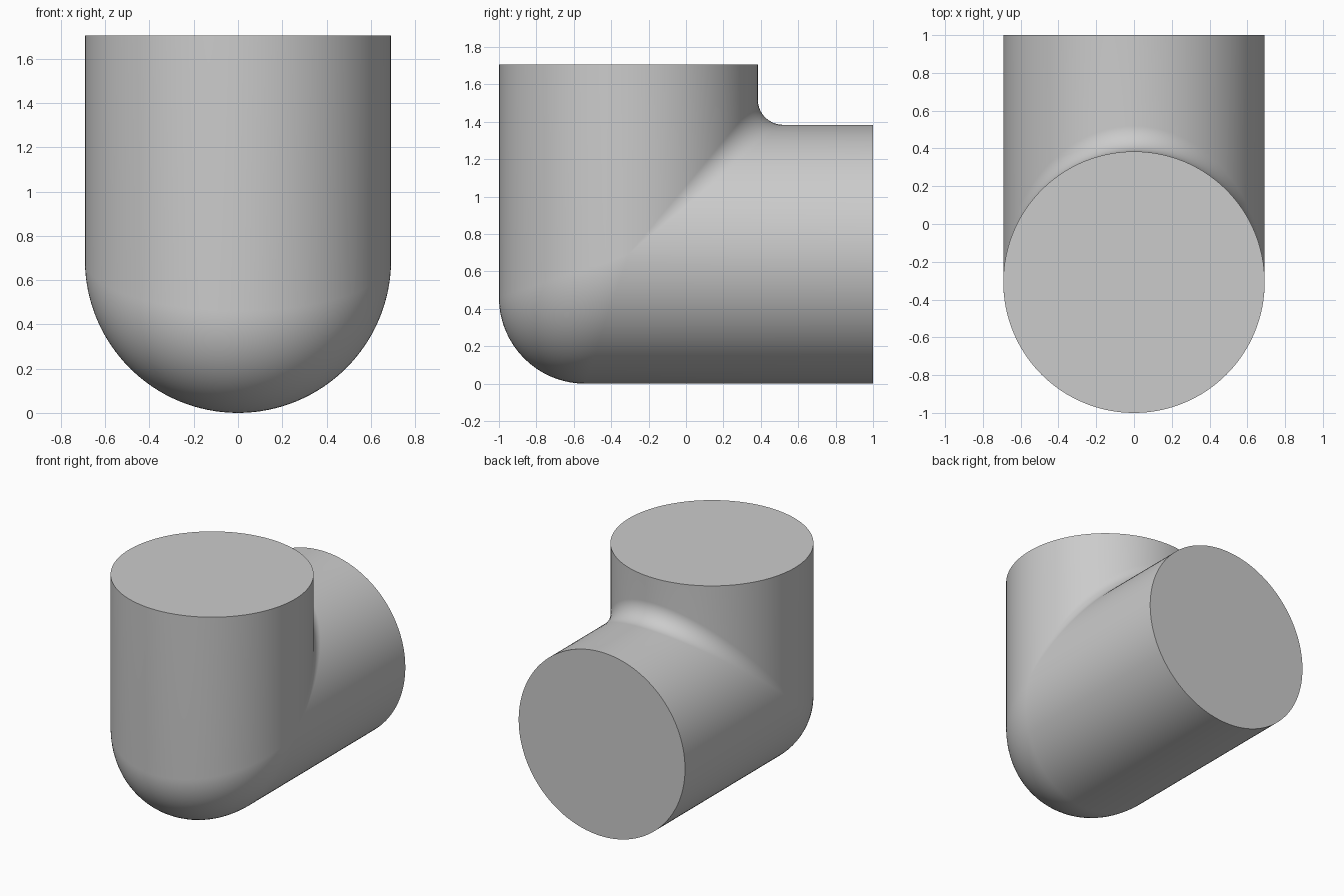
import bpy, bmesh, math
from mathutils import Vector

if "Cube" in bpy.data.objects:
    bpy.data.objects.remove(bpy.data.objects["Cube"])

R = 0.692                      # tube radius
YC, ZC = -1 + R, R             # point where the two tube axes meet
TOP, BACK = 1.706, 1.0         # end planes of the two tubes
OUTER, INNER = 0.46, 0.135     # blend radii outside and inside the bend
SIDES, STEPS = 128, 20


def strip(angle):
    """One line along the skin: down the upright tube, round the blend, out the back."""
    s, c = math.sin(angle), math.cos(angle)
    if abs(c) < 1e-6:
        c = 0.0
    e = INNER if c > 0 else -OUTER
    n_up, n_back = Vector((s, c, 0)), Vector((s, 0, c))
    centre = Vector((s * (R + e), YC + c * (R + e), ZC + c * (R + e)))
    pts = [Vector((s * R, YC + c * R, TOP))]
    for i in range(STEPS + 1):
        pts.append(centre - e * n_up.lerp(n_back, i / STEPS).normalized())
    pts.append(Vector((s * R, BACK, ZC + c * R)))
    return pts


bm = bmesh.new()
strips = [[bm.verts.new(p) for p in strip(2 * math.pi * k / SIDES)]
          for k in range(SIDES)]

# Skin of both tubes and the rolling blend between them
for k in range(SIDES):
    a, b = strips[k], strips[(k + 1) % SIDES]
    for i in range(len(a) - 1):
        bm.faces.new((a[i], a[i + 1], b[i + 1], b[i]))

# Flat end caps
bm.faces.new([s[0] for s in strips])
bm.faces.new([s[-1] for s in strips])

# The blend shrinks to a point on each side
bmesh.ops.remove_doubles(bm, verts=bm.verts, dist=1e-5)
bmesh.ops.recalc_face_normals(bm, faces=bm.faces)

mesh = bpy.data.meshes.new("pipe_elbow")
bm.to_mesh(mesh)
bm.free()
elbow = bpy.data.objects.new("pipe_elbow", mesh)
bpy.context.collection.objects.link(elbow)
bpy.context.view_layer.objects.active = elbow
elbow.select_set(True)
bpy.ops.object.shade_smooth_by_angle(angle=math.radians(35))
